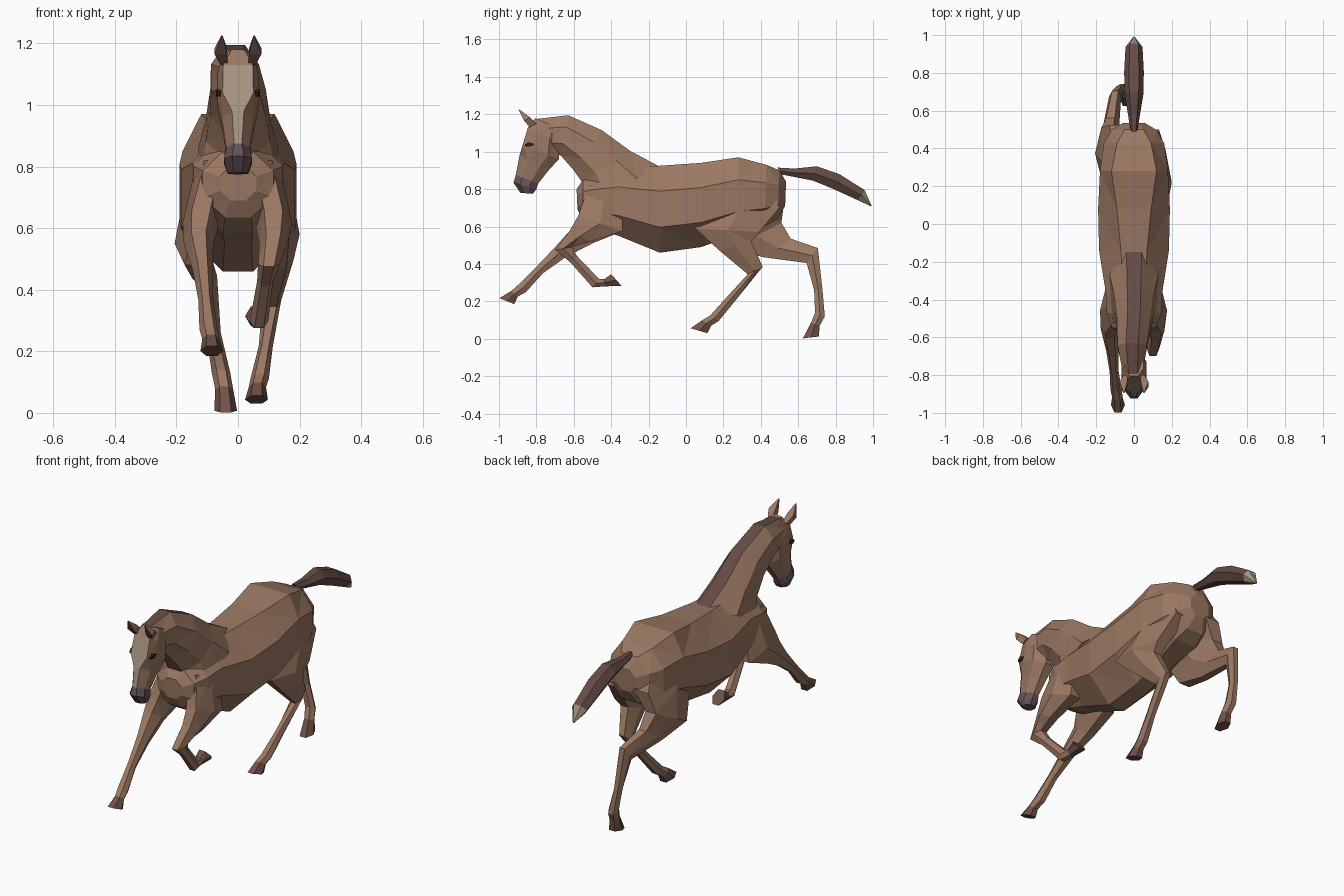
import bpy, bmesh, math


def mat(name, c):
    m = bpy.data.materials.new(name)
    m.diffuse_color = (*c, 1)
    return m


MATS = [mat("coat", (0.33, 0.19, 0.125)), mat("dark_hair", (0.13, 0.07, 0.06)),
        mat("pale_marking", (0.38, 0.30, 0.22)), mat("muzzle_skin", (0.13, 0.085, 0.095)),
        mat("hoof_horn", (0.16, 0.085, 0.065)), mat("eye_dark", (0.03, 0.015, 0.01))]
COAT, DARK, PALE, NOSE, HOOF, EYE = range(6)


def loft(name, rings, n=8, paint=lambda seg, side: COAT):
    """Ring: front/top y, z, back/bottom y, z, centre x, half width[, top flat scale, bottom flat scale]"""
    bm = bmesh.new()
    k = 1 / math.cos(math.pi / n)
    angles = [(i + 0.5) * math.tau / n for i in range(n)]
    smax = max(math.sin(a) for a in angles)
    loops = []
    for y0, z0, y1, z1, x, hw, *flat in rings:
        top, bottom = (flat + [1, 1])[:2] if len(flat) != 1 else (flat[0], 1)
        loop = []
        for i, a in enumerate(angles):
            s = top if i in (0, n - 1) else bottom if i in (n // 2 - 1, n // 2) else 1
            c = math.cos(a) * k
            loop.append(bm.verts.new((x + hw * s * math.sin(a) / smax,
                                      (y0 + y1) / 2 + (y0 - y1) / 2 * c,
                                      (z0 + z1) / 2 + (z0 - z1) / 2 * c)))
        loops.append(loop)
    for seg, (p, q) in enumerate(zip(loops, loops[1:])):
        for i in range(n):
            j = (i + 1) % n
            f = bm.faces.new((p[i], p[j], q[j], q[i]))
            f.material_index = paint(seg, i)
    bm.faces.new(loops[0]).material_index = paint(0, 1)
    bm.faces.new(loops[-1]).material_index = paint(len(rings) - 2, 1)
    bmesh.ops.triangulate(bm, faces=[f for f in bm.faces if len(f.verts) == 4])
    bmesh.ops.recalc_face_normals(bm, faces=bm.faces)
    me = bpy.data.meshes.new(name)
    bm.to_mesh(me)
    bm.free()
    for m in MATS:
        me.materials.append(m)
    ob = bpy.data.objects.new(name, me)
    bpy.context.collection.objects.link(ob)
    return ob


def leg(name, rings):
    last = len(rings) - 2
    return loft(name, rings, n=6, paint=lambda seg, side: HOOF if seg == last else COAT)


# Barrel, chest and croup
body = loft("horse_body", [
    (-0.585, 0.80, -0.58, 0.69, 0, 0.06),
    (-0.55, 0.85, -0.55, 0.635, 0, 0.115, 1, 0.9),
    (-0.47, 0.89, -0.47, 0.585, 0, 0.145, 1, 0.8),
    (-0.36, 0.92, -0.36, 0.55, 0, 0.15, 0.9, 0.7),
    (-0.14, 0.925, -0.14, 0.46, 0, 0.185, 0.9, 0.65),
    (0.08, 0.94, 0.08, 0.49, 0, 0.19, 1.15, 0.6),
    (0.28, 0.97, 0.28, 0.56, 0, 0.18, 1.6, 0.7),
    (0.43, 0.93, 0.42, 0.60, 0, 0.16, 1.35),
    (0.50, 0.90, 0.49, 0.64, 0, 0.12),
    (0.535, 0.84, 0.53, 0.71, 0, 0.06)])

# Neck with the mane as its top strip
neck = loft("neck", [
    (-0.14, 0.92, -0.565, 0.71, 0, 0.13, 0.75),
    (-0.30, 1.005, -0.55, 0.83, 0, 0.105, 0.85),
    (-0.45, 1.115, -0.60, 0.90, 0, 0.09, 0.9),
    (-0.63, 1.195, -0.67, 0.98, -0.01, 0.078),
    (-0.80, 1.175, -0.74, 1.00, -0.005, 0.055)],
    paint=lambda seg, side: DARK if side == 7 else COAT)

# Head with pale blaze and dark muzzle
head = loft("head", [
    (-0.805, 1.18, -0.67, 1.12, 0, 0.05),
    (-0.845, 1.13, -0.68, 1.05, 0, 0.066, 1.75),
    (-0.872, 1.04, -0.68, 0.96, 0, 0.067, 1.8),
    (-0.89, 0.98, -0.735, 0.90, 0, 0.052, 0.9),
    (-0.91, 0.875, -0.79, 0.83, 0, 0.038, 0.8),
    (-0.923, 0.835, -0.80, 0.80, 0, 0.046),
    (-0.885, 0.78, -0.82, 0.775, 0, 0.033)],
    paint=lambda seg, side: NOSE if seg >= 4 else PALE if side == 7 and seg > 0 else COAT)

# Ears and eyes, one on each side
for s, label in ((-1, "left"), (1, "right")):
    loft(label + "_ear", [
        (-0.835, 1.13, -0.80, 1.15, s * 0.045, 0.012),
        (-0.865, 1.165, -0.835, 1.185, s * 0.056, 0.02),
        (-0.895, 1.224, -0.892, 1.226, s * 0.052, 0.002)], n=4,
        paint=lambda seg, side: DARK if side == 3 else COAT)
    loft(label + "_eye", [
        (-0.86, 1.03, -0.86, 1.04, s * 0.062, 0.004),
        (-0.84, 1.027, -0.84, 1.05, s * 0.063, 0.009),
        (-0.81, 1.035, -0.81, 1.043, s * 0.062, 0.004)], n=4, paint=lambda seg, side: EYE)

# Tail with a pale tip
loft("tail", [
    (0.49, 0.915, 0.50, 0.88, 0, 0.018),
    (0.58, 0.91, 0.58, 0.865, 0, 0.032),
    (0.70, 0.922, 0.68, 0.845, 0, 0.05),
    (0.82, 0.88, 0.79, 0.80, 0, 0.052),
    (0.955, 0.795, 0.92, 0.74, 0, 0.045),
    (0.993, 0.71, 0.988, 0.708, 0, 0.004)], n=6,
    paint=lambda seg, side: PALE if seg == 4 else DARK)

# Left front leg reaching forward, right front leg folded back
legs = [leg("left_front_leg", [
    (-0.52, 0.82, -0.34, 0.80, -0.08, 0.055),
    (-0.575, 0.66, -0.34, 0.575, -0.12, 0.06),
    (-0.61, 0.59, -0.50, 0.51, -0.128, 0.048),
    (-0.70, 0.49, -0.645, 0.435, -0.115, 0.032),
    (-0.80, 0.385, -0.765, 0.35, -0.105, 0.024),
    (-0.895, 0.29, -0.855, 0.25, -0.095, 0.03),
    (-0.935, 0.255, -0.90, 0.225, -0.088, 0.028),
    (-0.998, 0.217, -0.918, 0.185, -0.085, 0.037)]),
    leg("right_front_leg", [
        (-0.52, 0.82, -0.34, 0.80, 0.08, 0.055),
        (-0.575, 0.66, -0.34, 0.575, 0.115, 0.06),
        (-0.62, 0.58, -0.51, 0.52, 0.115, 0.046),
        (-0.70, 0.475, -0.61, 0.49, 0.10, 0.035),
        (-0.62, 0.41, -0.585, 0.445, 0.088, 0.026),
        (-0.50, 0.275, -0.465, 0.32, 0.068, 0.03),
        (-0.435, 0.28, -0.435, 0.32, 0.06, 0.027),
        (-0.345, 0.283, -0.40, 0.345, 0.06, 0.037)])]

# Right hind leg tucked under the body, left hind leg pushing off behind
legs += [leg("right_hind_leg", [
    (0.18, 0.88, 0.43, 0.86, 0.07, 0.065),
    (0.11, 0.73, 0.50, 0.70, 0.09, 0.085),
    (0.05, 0.59, 0.39, 0.57, 0.135, 0.065),
    (0.18, 0.47, 0.35, 0.52, 0.135, 0.045),
    (0.33, 0.345, 0.41, 0.385, 0.11, 0.03),
    (0.22, 0.225, 0.265, 0.205, 0.09, 0.023),
    (0.13, 0.125, 0.175, 0.095, 0.07, 0.03),
    (0.085, 0.098, 0.135, 0.07, 0.063, 0.028),
    (0.025, 0.056, 0.115, 0.03, 0.06, 0.037)]),
    leg("left_hind_leg", [
        (0.18, 0.88, 0.43, 0.86, -0.07, 0.065),
        (0.15, 0.66, 0.525, 0.73, -0.09, 0.088),
        (0.24, 0.48, 0.51, 0.62, -0.14, 0.066),
        (0.42, 0.435, 0.56, 0.535, -0.125, 0.045),
        (0.645, 0.405, 0.705, 0.485, -0.10, 0.032),
        (0.685, 0.26, 0.73, 0.26, -0.08, 0.024),
        (0.69, 0.14, 0.742, 0.12, -0.055, 0.03),
        (0.668, 0.085, 0.715, 0.07, -0.045, 0.029),
        (0.625, 0.002, 0.71, 0.012, -0.04, 0.037)])]

# Merge neck, head and legs into one continuous skin
parts = [neck, head] + legs
for part in parts:
    mod = body.modifiers.new("merge_" + part.name, 'BOOLEAN')
    mod.operation, mod.solver, mod.object = 'UNION', 'EXACT', part
bpy.context.view_layer.update()
skin = bpy.data.meshes.new_from_object(body.evaluated_get(bpy.context.evaluated_depsgraph_get()))
body.modifiers.clear()
body.data = skin
for part in parts:
    bpy.data.objects.remove(part)
